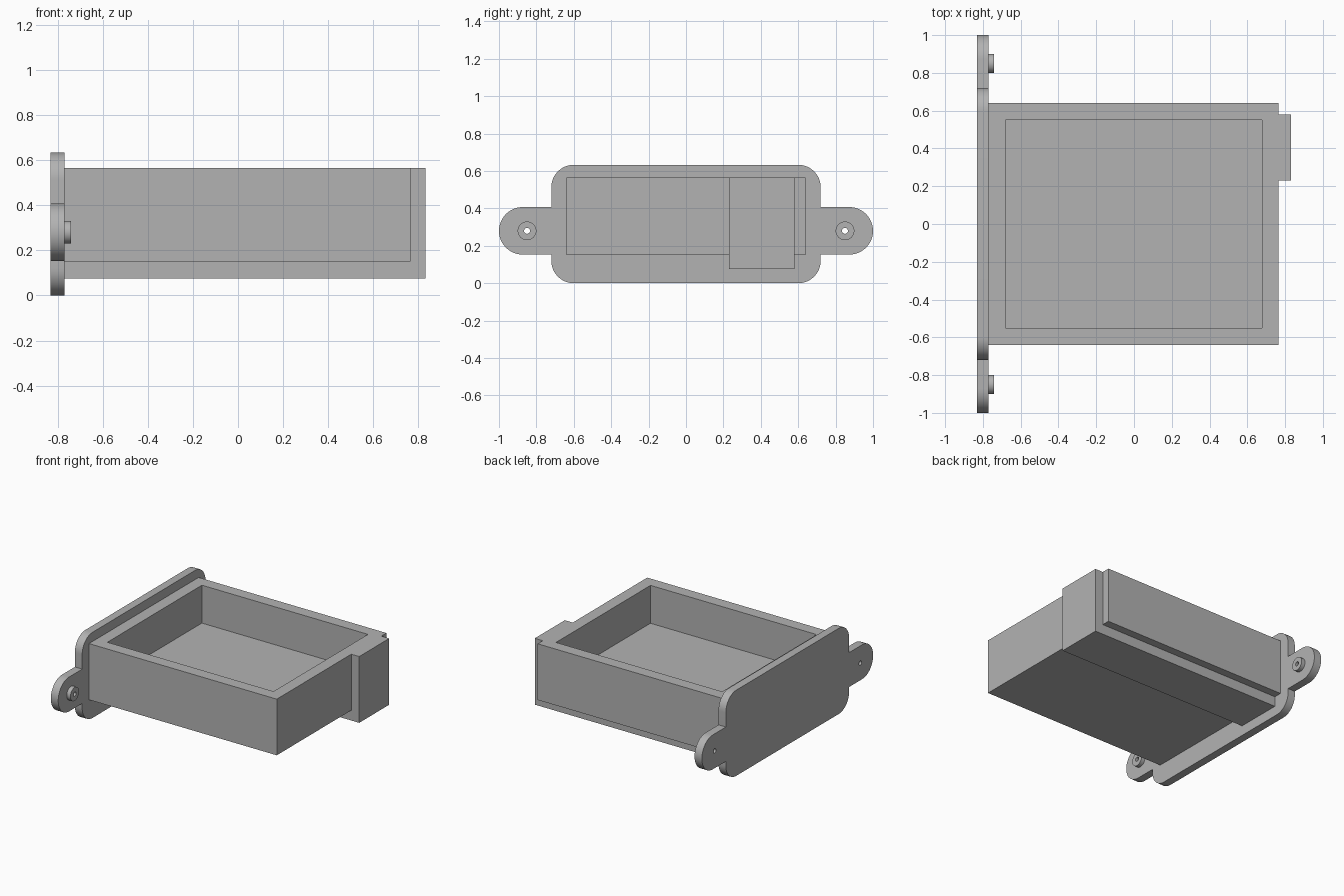
import bpy
import bmesh
from math import cos, sin, radians, pi

cube = bpy.data.objects.get("Cube")
if cube:
    bpy.data.objects.remove(cube, do_unlink=True)

GREY = (0.45, 0.45, 0.45, 1)
grey = bpy.data.materials.new("plain grey")
grey.use_nodes = True
grey.diffuse_color = GREY
grey.node_tree.nodes["Principled BSDF"].inputs["Base Color"].default_value = GREY


def finish(name, bm, smooth=False):
    bmesh.ops.recalc_face_normals(bm, faces=bm.faces)
    mesh = bpy.data.meshes.new(name)
    bm.to_mesh(mesh)
    bm.free()
    mesh.materials.append(grey)
    obj = bpy.data.objects.new(name, mesh)
    bpy.context.collection.objects.link(obj)
    if smooth:
        bpy.ops.object.select_all(action='DESELECT')
        obj.select_set(True)
        bpy.context.view_layer.objects.active = obj
        bpy.ops.object.shade_smooth_by_angle(angle=radians(30))
    return obj


def prism(name, points, axis, start, depth, smooth=False):
    """Extrude a closed profile along x (yz points) or y (xz points)."""
    bm = bmesh.new()
    place = {"x": lambda a, b: (start, a, b), "y": lambda a, b: (a, start, b)}[axis]
    face = bm.faces.new([bm.verts.new(place(a, b)) for a, b in points])
    new = bmesh.ops.extrude_face_region(bm, geom=[face])["geom"]
    shift = (depth, 0, 0) if axis == "x" else (0, depth, 0)
    bmesh.ops.translate(bm, vec=shift, verts=[v for v in new if isinstance(v, bmesh.types.BMVert)])
    return finish(name, bm, smooth)


def arc(cy, cz, r, a0, a1, steps):
    angles = [radians(a0 + (a1 - a0) * i / steps) for i in range(steps + 1)]
    return [(cy + r * cos(a), cz + r * sin(a)) for a in angles]


def drill(target, y, z, r):
    cutter = prism("hole_cutter", arc(y, z, r, 0, 345, 23), "x", -0.9, 0.3)
    cutter.hide_render = True
    cutter.hide_set(True)
    mod = target.modifiers.new("screw_hole", 'BOOLEAN')
    mod.operation = 'DIFFERENCE'
    mod.solver = 'EXACT'
    mod.object = cutter


# Drawer tray: open box with a sunken floor
x0, x1, y0, y1, z0, z1 = -0.77, 0.765, -0.64, 0.64, 0.15, 0.565
bm = bmesh.new()
bmesh.ops.create_cube(bm, size=1)
for v in bm.verts:
    v.co = (x1 if v.co.x > 0 else x0, y1 if v.co.y > 0 else y0, z1 if v.co.z > 0 else z0)
top = max(bm.faces, key=lambda f: f.calc_center_median().z)
bmesh.ops.inset_region(bm, faces=[top], thickness=0.125)
new = bmesh.ops.extrude_face_region(bm, geom=[top])["geom"]
bmesh.ops.translate(bm, vec=(0, 0, -0.28), verts=[v for v in new if isinstance(v, bmesh.types.BMVert)])
bmesh.ops.delete(bm, geom=[top] if top.is_valid else [], context='FACES_ONLY')
finish("drawer_tray", bm)

# Runner under the tray that turns up into a tab on the free end
prism("runner_and_tab",
      [(x0, 0.075), (0.83, 0.075), (0.83, z1), (x1, z1), (x1, z0), (x0, z0)],
      "y", 0.23, 0.35)

# Mounting plate with rounded corners and two round ears
EAR_Z, EAR_R = 0.28, 0.127
half = (arc(0.60, 0.12, 0.12, -90, 0, 12)
        + [(0.72, EAR_Z - EAR_R)]
        + arc(1 - EAR_R, EAR_Z, EAR_R, -90, 90, 24)
        + [(0.72, EAR_Z + EAR_R)]
        + arc(0.60, 0.513, 0.12, 0, 90, 12))
outline = half + [(-y, z) for y, z in reversed(half)]
plate = prism("mounting_plate", outline, "x", -0.83, 0.06, True)

# Screw bosses on the ears, drilled right through
for side, name in ((-1, "right"), (1, "left")):
    y = 0.85 * side
    boss = prism(name + "_screw_boss", arc(y, EAR_Z, 0.05, 0, 352.5, 47), "x", -0.77, 0.03, True)
    drill(boss, y, EAR_Z, 0.016)
    drill(plate, y, EAR_Z, 0.016)
